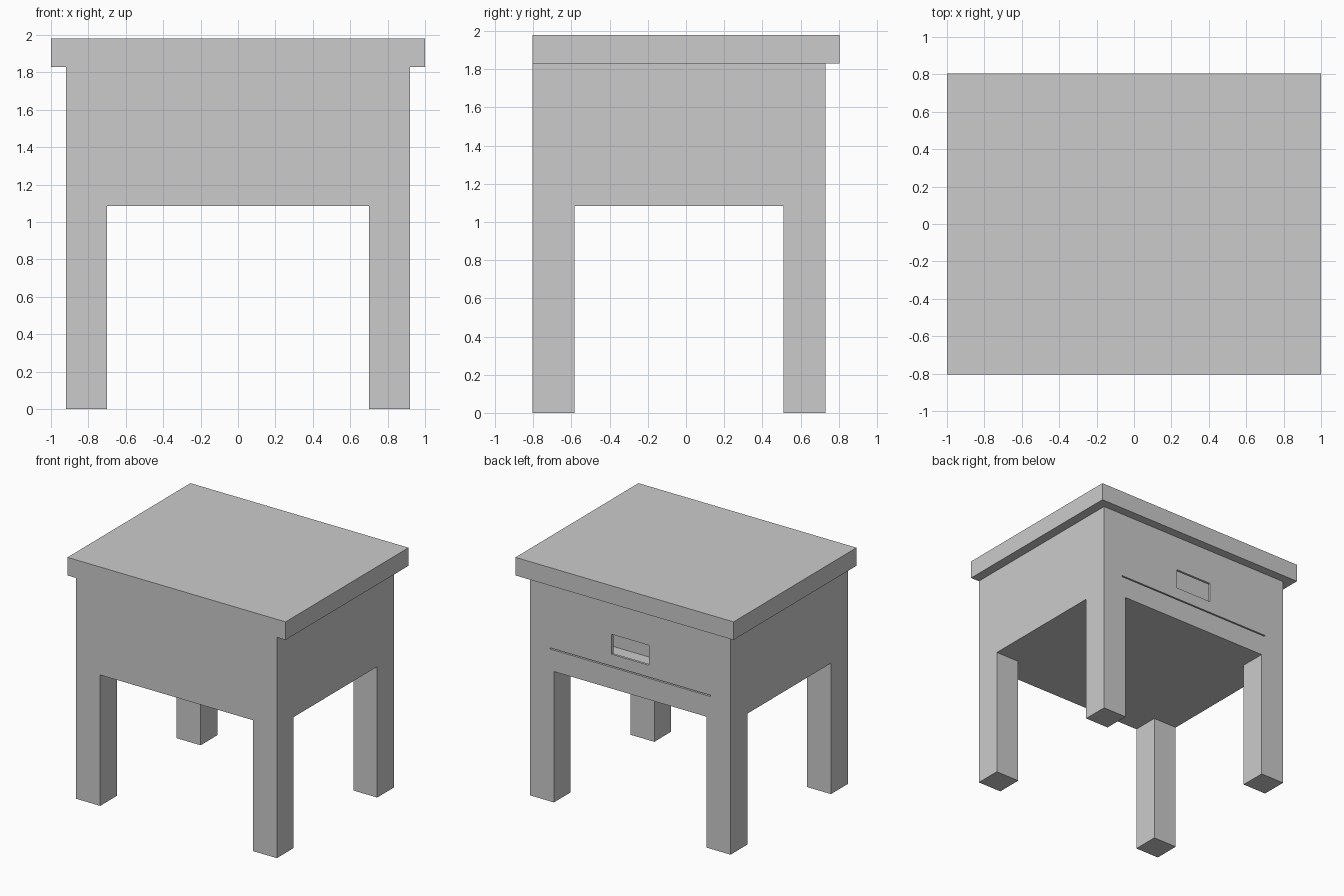
import bpy
import bmesh
from mathutils import Matrix, Vector

if "Cube" in bpy.data.objects:
    bpy.data.objects.remove(bpy.data.objects["Cube"])


def box(name, lo, hi):
    """Axis-aligned box between two corners."""
    lo, hi = Vector(lo), Vector(hi)
    bm = bmesh.new()
    size = Matrix.Diagonal((hi - lo).to_4d())
    bmesh.ops.create_cube(bm, size=1, matrix=Matrix.Translation((lo + hi) / 2) @ size)
    mesh = bpy.data.meshes.new(name)
    bm.to_mesh(mesh)
    bm.free()
    obj = bpy.data.objects.new(name, mesh)
    bpy.context.collection.objects.link(obj)
    return obj


def cut(obj, name, lo, hi):
    """Subtract a hidden box from an object."""
    cutter = box(name, lo, hi)
    cutter.hide_render = True
    cutter.display_type = 'WIRE'
    mod = obj.modifiers.new(name, 'BOOLEAN')
    mod.operation = 'DIFFERENCE'
    mod.solver = 'EXACT'
    mod.object = cutter


HALF_X, FRONT, BACK = 0.92, -0.805, 0.73
LEG, LEG_TOP, BODY_TOP, TOP = 0.22, 1.085, 1.83, 1.98
DRAWER_X, GAP_Z = 0.737, 1.262

# Table top, flush with the front and overhanging elsewhere
box("table_top", (-1, FRONT, BODY_TOP), (1, 0.805, TOP))

# Cabinet with a drawer opening in the drawer side
cabinet = box("cabinet", (-HALF_X, FRONT, LEG_TOP), (HALF_X, BACK, BODY_TOP))
cut(cabinet, "drawer_opening_cutter",
    (-DRAWER_X, 0.42, GAP_Z), (DRAWER_X, BACK + 0.1, BODY_TOP + 0.1))

# Thin drawer front with a finger slot, leaving a fine gap underneath
drawer = box("drawer_front", (-DRAWER_X, BACK - 0.02, GAP_Z + 0.01),
             (DRAWER_X, BACK, BODY_TOP))
cut(drawer, "finger_slot_cutter", (-0.17, BACK - 0.1, 1.37), (0.17, BACK + 0.1, 1.535))

# Four square legs
for side, x in (("left", -HALF_X), ("right", HALF_X - LEG)):
    for end, y in (("front", FRONT), ("back", BACK - LEG)):
        box(f"{end}_{side}_leg", (x, y, 0), (x + LEG, y + LEG, LEG_TOP))
